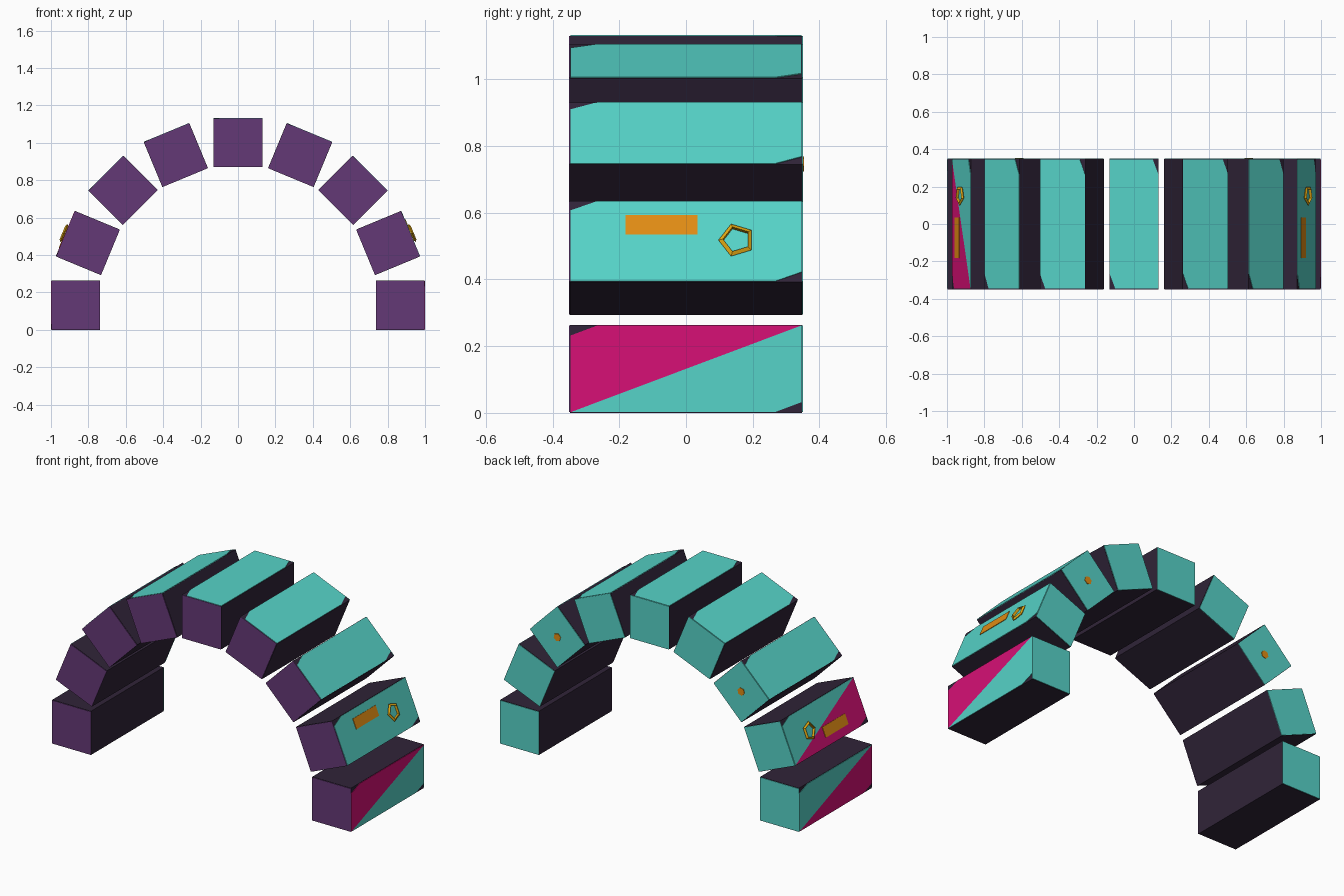
import bpy, bmesh, math
from mathutils import Matrix, Vector

if "Cube" in bpy.data.objects:
    bpy.data.objects.remove(bpy.data.objects["Cube"])


def material(name, r, g, b):
    def lin(c):
        c /= 255
        return c / 12.92 if c <= 0.04045 else ((c + 0.055) / 1.055) ** 2.4
    m = bpy.data.materials.new(name)
    m.diffuse_color = (lin(r), lin(g), lin(b), 1)
    m.use_nodes = True
    m.node_tree.nodes["Principled BSDF"].inputs["Base Color"].default_value = m.diffuse_color
    return m


DARK = material("dark plum", 48, 36, 56)
TEAL = material("teal", 86, 211, 200)
PURPLE = material("purple", 100, 57, 118)
MAGENTA = material("magenta", 215, 16, 118)
ORANGE = material("orange", 225, 140, 20)
GOLD = material("gold", 232, 172, 20)

RADIUS, BASE = 0.868, 0.132      # arch radius and height of its centre
HALF, DEPTH = 0.132, 0.35        # half width and half depth of a block
T = 0.003                        # plate thickness


def finish(name, bm, mat, matrix):
    bmesh.ops.recalc_face_normals(bm, faces=bm.faces)
    mesh = bpy.data.meshes.new(name)
    bm.to_mesh(mesh)
    bm.free()
    mesh.materials.append(mat)
    ob = bpy.data.objects.new(name, mesh)
    ob.matrix_world = matrix
    bpy.context.collection.objects.link(ob)
    return ob


def plate(name, points, push, mat, matrix):
    """Thin slab from 3D outline points, thickened along push."""
    bm = bmesh.new()
    face = bm.faces.new([bm.verts.new(p) for p in points])
    ext = bmesh.ops.extrude_face_region(bm, geom=[face])
    bmesh.ops.translate(bm, vec=push, verts=[v for v in ext["geom"] if isinstance(v, bmesh.types.BMVert)])
    return finish(name, bm, mat, matrix)


def outer_plate(name, outline, mat, matrix, x=HALF - T):
    plate(name, [(x, y, z) for y, z in outline], Vector((T, 0, 0)), mat, matrix)


def end_plate(name, outline, side, mat, matrix, y=DEPTH - T):
    plate(name, [(x, side * y, z) for x, z in outline], Vector((0, side * T, 0)), mat, matrix)


def rect(u0, u1, v0, v1):
    return [(u0, v0), (u1, v0), (u1, v1), (u0, v1)]


def ring(name, y, radius, tube, matrix):
    """Five-sided ring with a triangular tube, facing outward."""
    bm = bmesh.new()
    loops = []
    for i in range(5):
        a = math.pi + i * math.tau / 5
        loop = []
        for j in range(3):
            b = j * math.tau / 3
            r = radius + tube * math.cos(b)
            loop.append(bm.verts.new((HALF + 0.008 + tube * math.sin(b),
                                      y + r * math.cos(a), r * math.sin(a))))
        loops.append(loop)
    for i in range(5):
        p, q = loops[i], loops[(i + 1) % 5]
        for j in range(3):
            k = (j + 1) % 3
            bm.faces.new((p[j], p[k], q[k], q[j]))
    finish(name, bm, GOLD, matrix)


# Outer panel outline: two opposite corners clipped
Y, Z, CY, CZ = DEPTH - 0.004, HALF - 0.002, 0.08, 0.03
lower_half = [(-Y, -Z), (Y - CY, -Z), (Y, -Z + CZ), (Y, Z)]
upper_half = [(-Y, -Z), (Y, Z), (-Y + CY, Z), (-Y, Z - CZ)]
panel = lower_half + upper_half[2:]
E = HALF - 0.002

for k in range(9):
    a = math.radians(22.5 * k)
    m = (Matrix.Translation((RADIUS * math.cos(a), 0, BASE + RADIUS * math.sin(a)))
         @ Matrix.Rotation(-a, 4, 'Y'))

    # Block body
    bm = bmesh.new()
    bmesh.ops.create_cube(bm, size=1)
    bmesh.ops.scale(bm, vec=(2 * HALF - 2 * T, 2 * DEPTH - 2 * T, 2 * HALF), verts=bm.verts)
    finish(f"block_{k}", bm, DARK, m)

    # Purple front and teal back
    end_plate(f"front_panel_{k}", rect(-E, E, -E, E), -1, PURPLE, m)
    end_plate(f"back_panel_{k}", rect(-E, E, -E, E), 1, TEAL, m)

    # Outer panel, split diagonally on the feet and one neighbour
    if k in (0, 7, 8):
        outer_plate(f"outer_teal_{k}", lower_half, TEAL, m)
        outer_plate(f"outer_magenta_{k}", upper_half, MAGENTA, m)
    else:
        outer_plate(f"outer_panel_{k}", panel, TEAL, m)

    # Bar and ring ornaments
    if k in (1, 7):
        outer_plate(f"bar_{k}", rect(-0.182, 0.034, 0.021, 0.083), ORANGE, m, HALF)
        ring(f"ring_{k}", 0.152, 0.046, 0.009, m)

    # Small studs on the back
    if k in (2, 6):
        dot = [(0.024 * math.cos(i * math.tau / 6), 0.024 * math.sin(i * math.tau / 6)) for i in range(6)]
        end_plate(f"back_stud_{k}", dot, 1, ORANGE, m, DEPTH)
